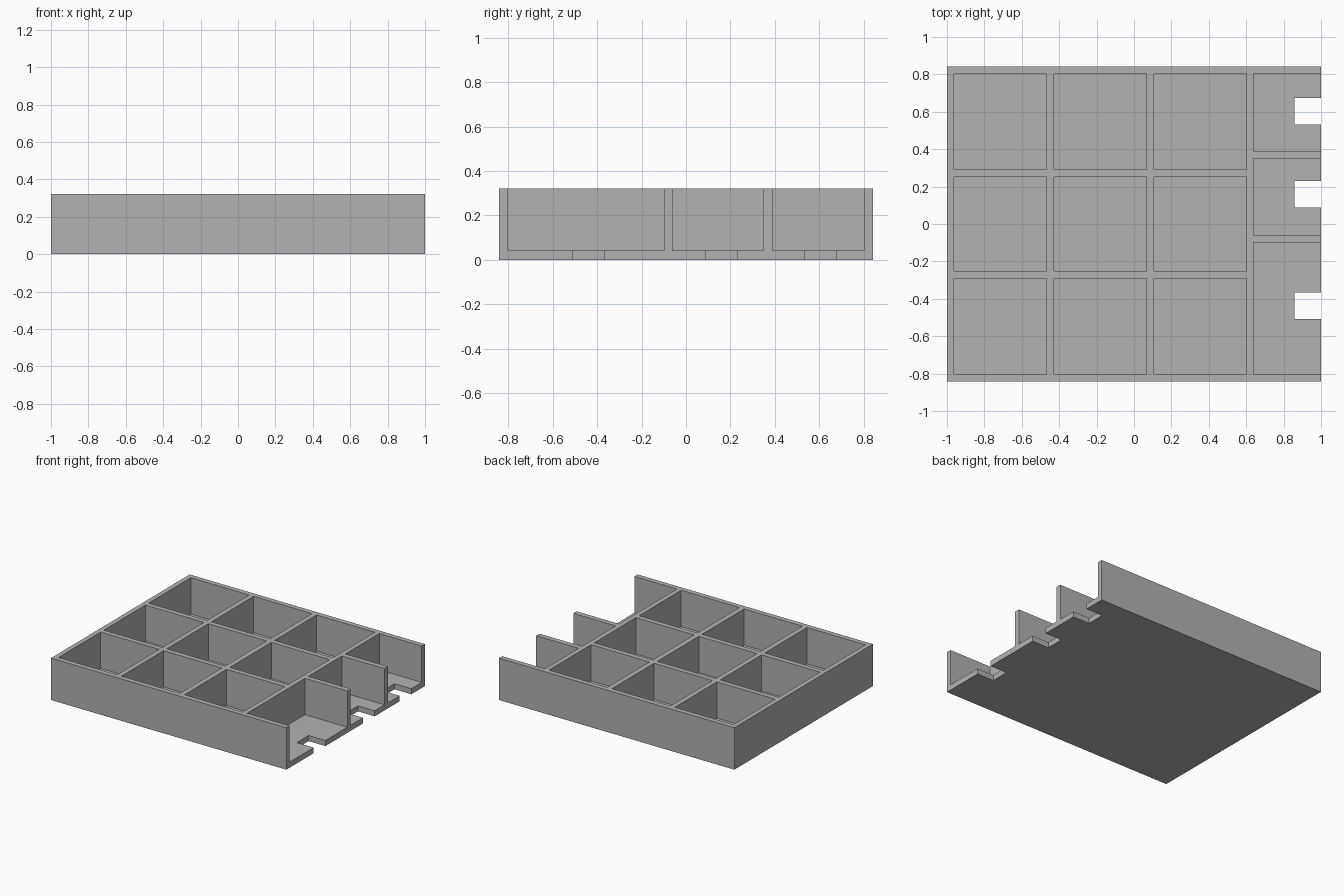
import bpy, bmesh

if "Cube" in bpy.data.objects:
    bpy.data.objects.remove(bpy.data.objects["Cube"], do_unlink=True)

HALF_X, HALF_Y, HEIGHT = 1.0, 0.841, 0.322
FLOOR = 0.043
ABOVE = HEIGHT + 0.2   # cutters run past the rim
BEYOND = HALF_X + 0.2  # and past the open side


def boxes(name, bounds):
    """One object holding a box for each (x0, x1, y0, y1, z0, z1)."""
    bm = bmesh.new()
    for x0, x1, y0, y1, z0, z1 in bounds:
        verts = bmesh.ops.create_cube(bm, size=1)["verts"]
        for v in verts:
            v.co.x = x1 if v.co.x > 0 else x0
            v.co.y = y1 if v.co.y > 0 else y0
            v.co.z = z1 if v.co.z > 0 else z0
    mesh = bpy.data.meshes.new(name)
    bm.to_mesh(mesh)
    bm.free()
    obj = bpy.data.objects.new(name, mesh)
    bpy.context.collection.objects.link(obj)
    return obj


def cut(target, cutter):
    cutter.hide_render = True
    mod = target.modifiers.new(cutter.name, "BOOLEAN")
    mod.operation = "DIFFERENCE"
    mod.solver = "EXACT"
    mod.object = cutter
    bpy.context.view_layer.objects.active = target
    bpy.ops.object.modifier_apply(modifier=mod.name)
    bpy.data.objects.remove(cutter, do_unlink=True)


# Solid block for the tray
tray = boxes("drawer_tray", [(-HALF_X, HALF_X, -HALF_Y, HALF_Y, 0, HEIGHT)])

# Closed compartments: three by three
columns = [(-0.963, -0.467), (-0.428, 0.067), (0.107, 0.602)]
rows = [(-0.802, -0.291), (-0.252, 0.252), (0.291, 0.802)]
pockets = [(*c, *r, FLOOR, ABOVE) for c in columns for r in rows]

# Compartments open towards the left side
bays = [(-0.802, -0.1), (-0.06, 0.35), (0.39, 0.802)]
pockets += [(0.639, BEYOND, *b, FLOOR, ABOVE) for b in bays]
cut(tray, boxes("pocket_cutter", pockets))

# Finger notches through the floor of the open bays
notches = [(0.857, BEYOND, y - 0.071, y + 0.071, -0.2, ABOVE)
           for y in (-0.438, 0.16, 0.604)]
cut(tray, boxes("notch_cutter", notches))

# Plain grey plastic
grey = bpy.data.materials.new("grey_plastic")
grey.use_nodes = True
colour = (0.448, 0.448, 0.448, 1)
grey.diffuse_color = colour
grey.node_tree.nodes["Principled BSDF"].inputs["Base Color"].default_value = colour
tray.data.materials.clear()
tray.data.materials.append(grey)
for p in tray.data.polygons:
    p.material_index = 0
    p.use_smooth = False
